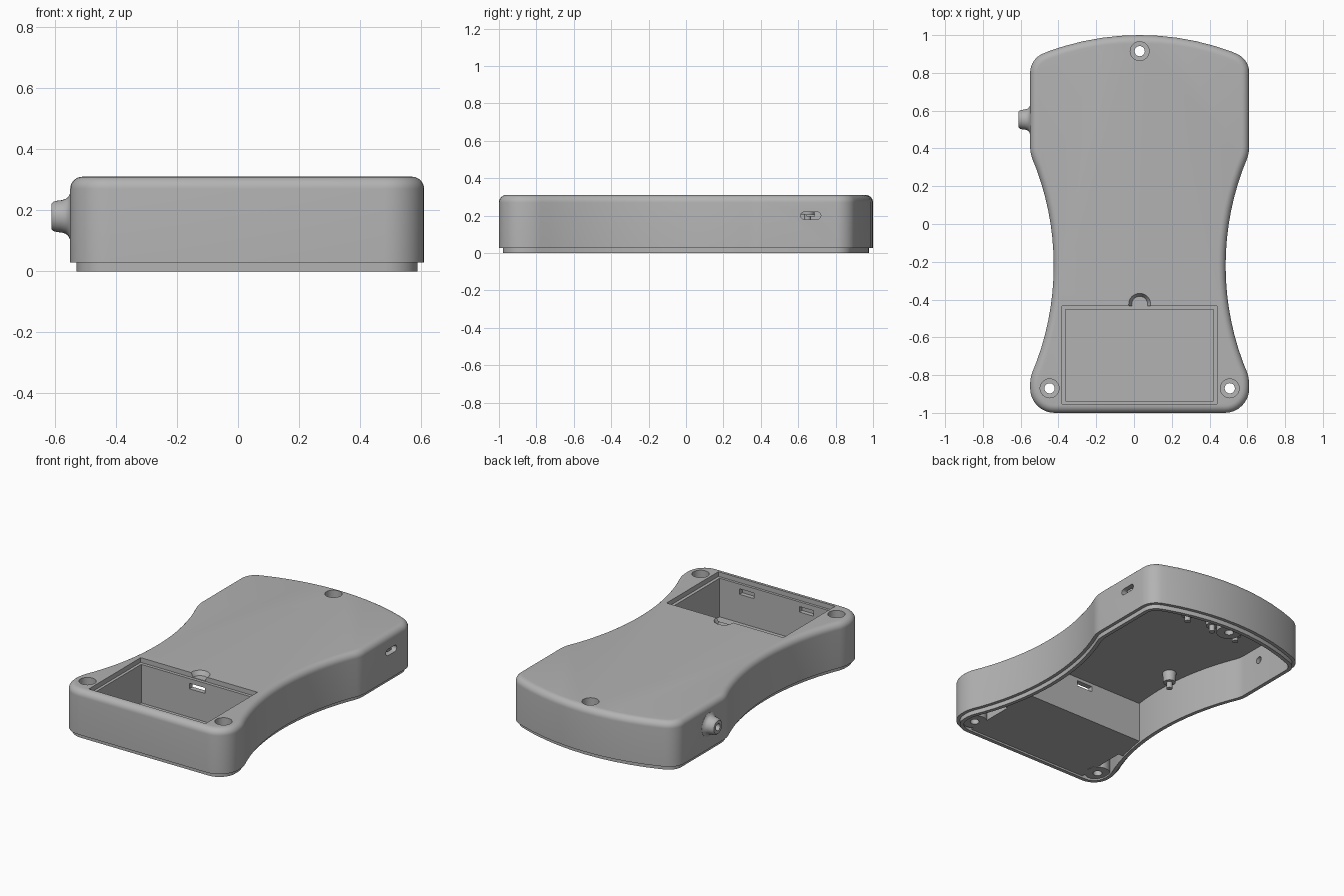
import bpy, bmesh, math
from mathutils import Vector, Matrix

if "Cube" in bpy.data.objects:
    bpy.data.objects.remove(bpy.data.objects["Cube"])

CX = 0.03  # symmetry line of the case
grey = bpy.data.materials.new("plain_grey")
grey.diffuse_color = (0.45, 0.45, 0.45, 1)
grey.use_nodes = True
grey.node_tree.nodes["Principled BSDF"].inputs["Base Color"].default_value = grey.diffuse_color


def make(name, bm):
    bmesh.ops.recalc_face_normals(bm, faces=bm.faces)
    me = bpy.data.meshes.new(name)
    bm.to_mesh(me)
    bm.free()
    me.materials.append(grey)
    ob = bpy.data.objects.new(name, me)
    bpy.context.collection.objects.link(ob)
    return ob


def loft(name, rings):
    """Closed solid through rings of equal point count."""
    bm = bmesh.new()
    rows = [[bm.verts.new(p) for p in r] for r in rings]
    n = len(rows[0])
    for a, b in zip(rows, rows[1:]):
        for i in range(n):
            j = (i + 1) % n
            bm.faces.new((a[i], a[j], b[j], b[i]))
    bm.faces.new(rows[0])
    bm.faces.new(rows[-1])
    return make(name, bm)


def box(name, x0, x1, y0, y1, z0, z1):
    return loft(name, [[(x0, y0, z), (x1, y0, z), (x1, y1, z), (x0, y1, z)] for z in (z0, z1)])


def turned(name, x, y, profile, n=32):
    """Solid turned about a vertical axis; profile is (radius, z)."""
    return loft(name, [[(x + r * math.cos(k * math.tau / n), y + r * math.sin(k * math.tau / n), z)
                        for k in range(n)] for r, z in profile])


def boolean(ob, cutters):
    for c in cutters:
        m = ob.modifiers.new("cut", 'BOOLEAN')
        m.operation, m.solver, m.object = 'DIFFERENCE', 'EXACT', c
        bpy.context.view_layer.objects.active = ob
        bpy.ops.object.modifier_apply(modifier=m.name)
        bpy.data.objects.remove(c)


def smooth(ob):
    bpy.ops.object.select_all(action='DESELECT')
    ob.select_set(True)
    bpy.context.view_layer.objects.active = ob
    bpy.ops.object.shade_smooth_by_angle(angle=math.radians(30))


def outline():
    """Waisted case outline, clockwise from the back, with filleted corners."""
    R, W = 1.40, 1.47
    half = [(x, 1 - R + math.sqrt(R * R - x * x), 0) for x in (0.1, 0.2, 0.3, 0.4, 0.48)]
    half += [(0.58, 0.874, 0.11), (0.58, 0.373, 0.2)]
    for k in range(15):
        d = 0.51 - 1.02 * k / 14
        half.append((0.455 + W - math.sqrt(W * W - d * d), -0.22 + d, 0))
    half += [(0.58, -0.813, 0.2), (0.58, -1.0, 0.13)]
    pts = [(0, 1, 0)] + half + [(-x, y, r) for x, y, r in reversed(half)]
    out = []
    for i, (x, y, r) in enumerate(pts):
        p = Vector((x, y))
        if r == 0:
            out.append(p)
            continue
        a = (Vector(pts[i - 1][:2]) - p).normalized()
        b = (Vector(pts[(i + 1) % len(pts)][:2]) - p).normalized()
        h = a.angle(b) / 2
        c = p + (a + b).normalized() * (r / math.sin(h))
        t = r / math.tan(h)
        u, v = p + a * t - c, p + b * t - c
        sweep = math.pi - 2 * h
        n = 8 if sweep > 0.8 else 4
        for k in range(n + 1):
            f = k / n
            w = (u * math.sin((1 - f) * sweep) + v * math.sin(f * sweep)) / math.sin(sweep)
            out.append(c + w)
    return out


BASE = outline()


def ring(inset, z):
    res, n = [], len(BASE)
    for i, p in enumerate(BASE):
        d1 = (p - BASE[i - 1]).normalized()
        d2 = (BASE[(i + 1) % n] - p).normalized()
        n1, n2 = Vector((d1.y, -d1.x)), Vector((d2.y, -d2.x))
        m = (n1 + n2).normalized()
        q = p + m * (inset / max(m.dot(n1), 0.3))
        res.append((q.x + CX, q.y, z))
    return res


# Outer case with stepped lip and rounded top edge
rings = [ring(0.021, 0), ring(0.021, 0.028), ring(0, 0.028)]
for k in range(8):
    a = k / 7 * math.pi / 2
    rings.append(ring(0.04 * (1 - math.cos(a)), 0.27 + 0.04 * math.sin(a)))
case = loft("case", rings)

# Hollow interior, leaving the battery box and the screw posts solid
screws = [(CX, 0.915), (CX - 0.477, -0.87), (CX + 0.477, -0.87)]
cavity = loft("cavity", [ring(0.045, -0.05), ring(0.045, 0.27)])
keep = [box("bay_full", -2, 2, -0.62, -0.42, 0.012, 0.5),
        box("bay_mid", CX - 0.43, CX + 0.43, -1.3, -0.5, 0.012, 0.5)]
keep += [turned("post", x, y, [(0.075, 0.01), (0.0755, 0.5)]) for x, y in screws]
boolean(cavity, keep)

# Battery bay with ledge, finger notch and latch slots
cuts = [cavity,
        box("ledge", -0.38, 0.44, -0.953, -0.433, 0.28, 0.5),
        box("pocket", -0.362, 0.42, -0.937, -0.453, 0.035, 0.5),
        turned("notch", CX, -0.425, [(0.042, 0.283), (0.064, 0.32)]),
        box("latch_slot_back", CX - 0.055, CX + 0.055, -0.5, -0.40, 0.215, 0.25)]
cuts += [box("latch_slot_front", x - 0.05, x + 0.05, -0.965, -0.9, 0.215, 0.25)
         for x in (CX - 0.22, CX + 0.2)]

# Countersunk screw holes
cuts += [turned("screw_hole", x, y, [(0.027, -0.1), (0.027, 0.2), (0.05, 0.201), (0.05, 0.5)])
         for x, y in screws]

# Rounded connector slot on the right side
slot = []
for x in (0.5, 0.7):
    slot.append([(x, 0.667 + s * 0.034 + 0.02 * math.cos(a), 0.2 + 0.02 * math.sin(a))
                 for s, a0 in ((1, -math.pi / 2), (-1, math.pi / 2))
                 for a in [a0 + k * math.pi / 8 for k in range(9)]])
cuts.append(loft("connector_slot", slot))

# Bore for the cable outlet on the left side
TURN = Matrix.Translation((-0.55, 0.553, 0.18)) @ Matrix.Rotation(-math.pi / 2, 4, 'Y')
bore = turned("outlet_bore", 0, 0, [(0.022, -0.2), (0.022, 0.2)])
bore.data.transform(TURN)
cuts.append(bore)
boolean(case, cuts)
smooth(case)

# Flared cable outlet
outlet = turned("cable_outlet", 0, 0, [
    (0.022, -0.02), (0.075, -0.02), (0.075, 0.001), (0.064, 0.006), (0.057, 0.015),
    (0.053, 0.028), (0.051, 0.045), (0.048, 0.055), (0.041, 0.062), (0.022, 0.062),
    (0.022, 0.01)])
outlet.data.transform(TURN)
smooth(outlet)

# Bar inside the connector slot
smooth(box("connector_tongue", 0.565, 0.595, 0.645, 0.689, 0.194, 0.206))

# Locating pegs under the top
for x, y in [(CX - 0.33, -0.03), (CX + 0.33, -0.03), (0.13, 0.65), (-0.06, 0.65), (-0.24, 0.65)]:
    smooth(turned("board_peg", x, y, [(0.018, 0.165), (0.018, 0.205), (0.036, 0.206),
                                      (0.042, 0.275)], 20))
